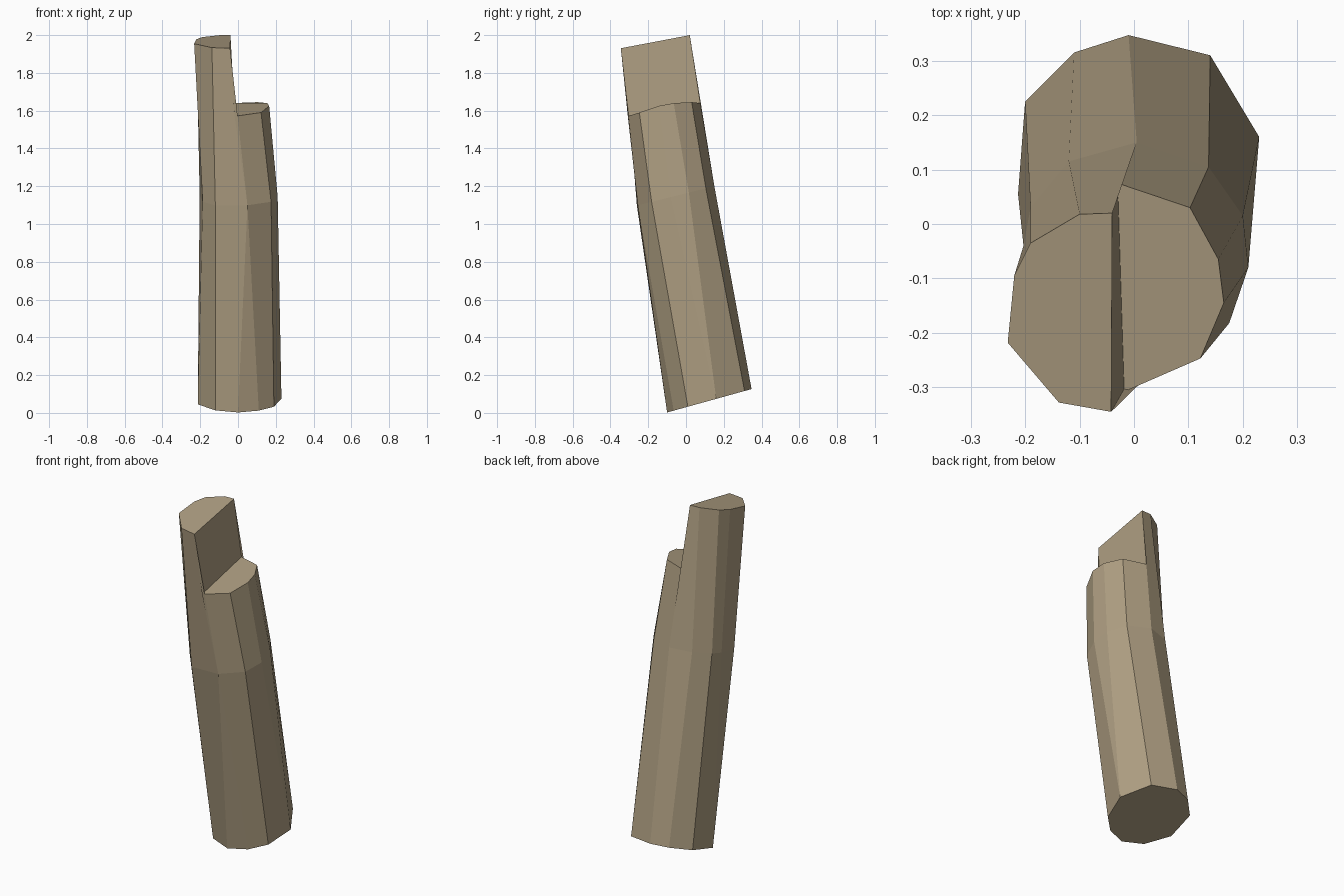
import bpy, bmesh

if "Cube" in bpy.data.objects:
    bpy.data.objects.remove(bpy.data.objects["Cube"])

bm = bmesh.new()


def ring(points, z0, slope):
    """Vertices on a plane tilted along y."""
    return [bm.verts.new((x, y, z0 + slope * y)) for x, y in points]


def face(*verts):
    unique = list(dict.fromkeys(verts))
    bm.faces.new(unique)


def stitch(lower, upper):
    """Strip of faces between two paired chains."""
    for i in range(len(lower) - 1):
        face(lower[i], lower[i + 1], upper[i + 1], upper[i])


# Tilted base outline, from front right round the left side
base = ring([(.11, -.065), (0, -.10), (-.12, -.06), (-.213, .055), (-.20, .225),
             (-.11, .315), (-.01, .347), (.14, .31), (.23, .16), (.19, .01)], .03, .277)

# Outline where the post splits in two
mid = ring([(.05, -.255), (-.12, -.26), (-.187, -.18), (-.203, -.04), (-.19, .03),
            (-.12, .115), (.005, .15), (.137, .105), (.20, .015), (.21, -.08),
            (.175, -.182)], 1.163, .25)

# High left top, and low right top
high = ring([(-.042, -.345), (-.138, -.328), (-.232, -.218), (-.22, -.095),
             (-.19, -.035), (-.10, .018), (-.04, .02)], 1.996, .19)
low = [bm.verts.new(p) for p in [
    (-.018, -.308, 1.57), (.122, -.247, 1.59), (.165, -.145, 1.625),
    (.155, -.065, 1.64), (.103, .03, 1.645), (-.03, .075, 1.64)]]

# Lower shaft
stitch([base[i] for i in (0, 1, 2, 3, 3, 4, 5, 6, 7, 8, 8, 9, 0)],
       [mid[i] for i in (0, 0, 1, 2, 3, 4, 5, 6, 7, 8, 9, 10, 0)])

# Upper shafts
stitch(mid[:7], high)
stitch([mid[i] for i in (0, 10, 9, 8, 7, 6)], low)

# Step wall between the two tops, and its edges
face(high[0], high[-1], low[-1], low[0])
face(mid[0], high[0], low[0])
face(mid[6], low[-1], high[-1])

# End caps
face(*base)
face(*high)
face(*low)

bmesh.ops.recalc_face_normals(bm, faces=bm.faces)
mesh = bpy.data.meshes.new("broken_post")
bm.to_mesh(mesh)
bm.free()
post = bpy.data.objects.new("broken_post", mesh)
bpy.context.collection.objects.link(post)

# Weathered wood colour
wood = bpy.data.materials.new("wood")
wood.diffuse_color = (.42, .34, .22, 1)
wood.use_nodes = True
wood.node_tree.nodes["Principled BSDF"].inputs["Base Color"].default_value = wood.diffuse_color
mesh.materials.append(wood)
